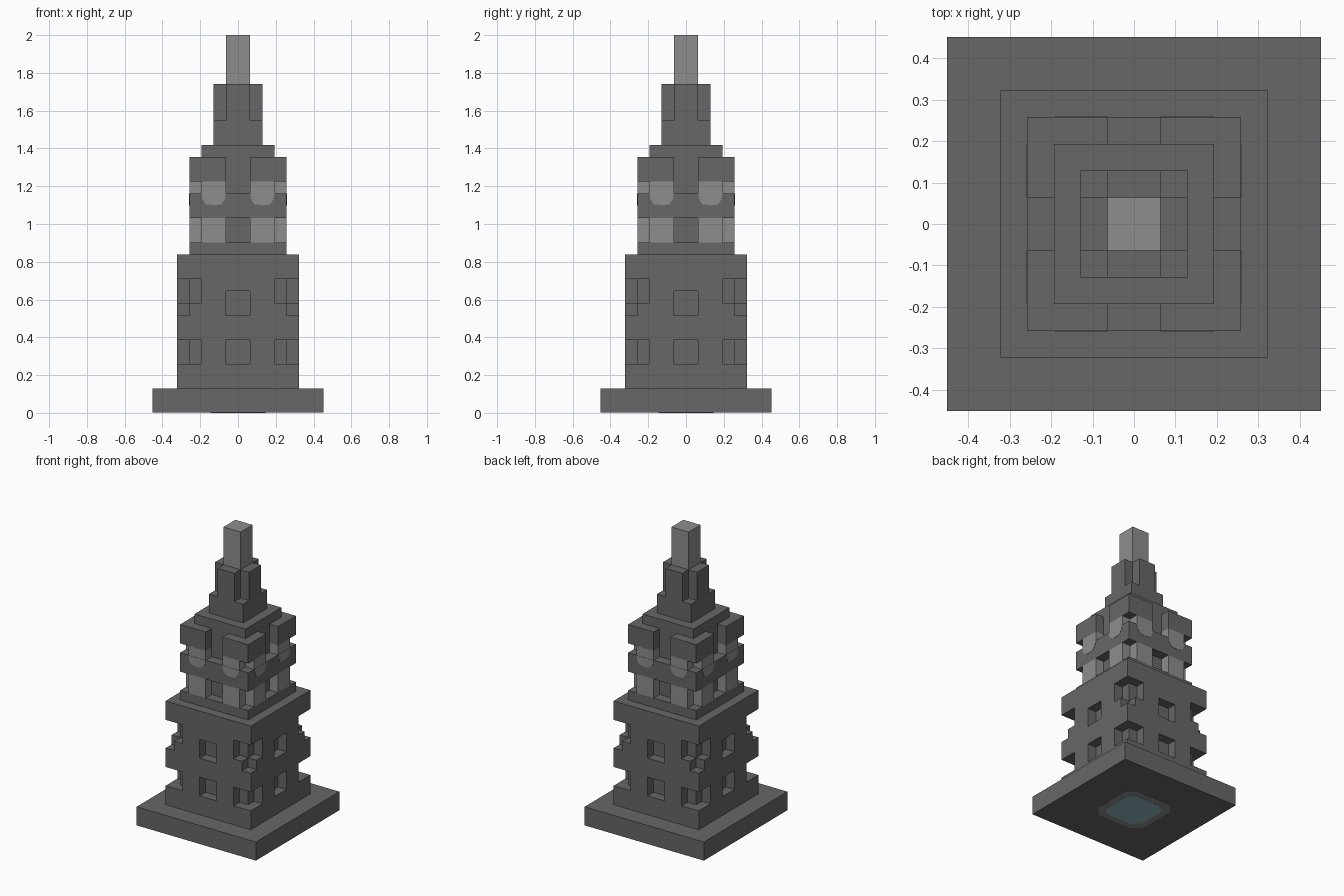
import bpy, bmesh, math
from mathutils import Matrix, Vector

cube = bpy.data.objects.get("Cube")
if cube:
    bpy.data.objects.remove(cube, do_unlink=True)

U = 2 / 31  # one block


def material(name, rgb):
    m = bpy.data.materials.new(name)
    m.use_nodes = True
    m.diffuse_color = (*rgb, 1)
    m.node_tree.nodes["Principled BSDF"].inputs["Base Color"].default_value = (*rgb, 1)
    return m


DARK = material("dark stone", (0.135, 0.135, 0.135))
LIGHT = material("light stone", (0.27, 0.27, 0.27))
TEAL = material("pale teal", (0.27, 0.46, 0.51))


def finish(bm, name, mat):
    bmesh.ops.recalc_face_normals(bm, faces=bm.faces)
    mesh = bpy.data.meshes.new(name)
    bm.to_mesh(mesh)
    bm.free()
    mesh.materials.append(mat)
    ob = bpy.data.objects.new(name, mesh)
    bpy.context.collection.objects.link(ob)
    return ob


def add_box(bm, x0, x1, y0, y1, z0, z1, turn):
    mid = Vector(((x0 + x1) / 2, (y0 + y1) / 2, (z0 + z1) / 2)) * U
    size = Vector((x1 - x0, y1 - y0, z1 - z0)) * U
    bmesh.ops.create_cube(bm, size=1, matrix=turn @ Matrix.Translation(mid) @ Matrix.Diagonal((*size, 1)))


def quarter(i):
    return Matrix.Rotation(i * math.pi / 2, 4, 'Z')


def slab(name, half, z0, z1, mat=DARK):
    """Square block centred on the tower axis."""
    bm = bmesh.new()
    add_box(bm, -half, half, -half, half, z0, z1, Matrix())
    finish(bm, name, mat)


def ring(name, boxes, mat=DARK, mirror=False):
    """Boxes on the front side, repeated on all four sides."""
    bm = bmesh.new()
    for x0, x1, y0, y1, z0, z1 in boxes:
        for i in range(4):
            add_box(bm, x0, x1, y0, y1, z0, z1, quarter(i))
            if mirror:
                add_box(bm, -x1, -x0, y0, y1, z0, z1, quarter(i))
    finish(bm, name, mat)


def prism(bm, outline, height, matrix):
    """Extrude an outline along local z."""
    face = bm.faces.new([bm.verts.new((x, y, 0)) for x, y in outline])
    out = bmesh.ops.extrude_face_region(bm, geom=[face])
    new = [v for v in out["geom"] if isinstance(v, bmesh.types.BMVert)]
    bmesh.ops.translate(bm, verts=new, vec=(0, 0, height))
    bmesh.ops.transform(bm, matrix=matrix, verts=list(face.verts) + new)


# Plinth with the inlay on its underside
slab("plinth", 7, 0.03, 2)
for name, s, c, z, mat in (("underside_border", 0.19, 0.062, 0.001, LIGHT),
                           ("underside_inlay", 0.145, 0.047, 0.0, TEAL)):
    k = s - c
    octagon = [(s, -k), (s, k), (k, s), (-k, s), (-s, k), (-s, -k), (-k, -s), (k, -s)]
    bm = bmesh.new()
    prism(bm, octagon, 0.006, Matrix.Translation((0, 0, z)))
    finish(bm, name, mat)

# Lower tower: core, floor bands and the piers between window openings
slab("lower_core", 4, 1.5, 12.5)
for name, z0, z1 in (("lower_band", 2, 4), ("middle_band", 6, 8), ("upper_band", 11, 13)):
    slab(name, 5, z0, z1)
ring("lower_piers", [(1, 3, -5, -4, 4, 6)], mirror=True)
ring("upper_piers", [(1, 4, -5, -4, 8, 9), (1, 3, -5, -4, 9, 10)], mirror=True)
ring("window_lintels", [(-3, 3, -5, -4, 10, 11)])

# Lantern storey: core, two bands, lit columns and corner battlements
slab("lantern_core", 3, 12.5, 22)
slab("lantern_sill", 4, 13, 14)
slab("lantern_band", 4, 16, 18)
ring("lantern_columns", [(1, 3, -4, -3, 14, 16)], LIGHT, mirror=True)
ring("battlement_necks", [(1, 3, -4, -3, 18, 19)], LIGHT, mirror=True)
ring("battlements", [(1, 4, -4, -1, 19, 21)])

# Rounded light tongues running down onto the lantern band
tongue = [(-1, 0), (-0.9, -0.5), (-0.65, -0.88), (0, -0.97), (0.65, -0.88), (0.9, -0.5), (1, 0)]
bm = bmesh.new()
for i in range(4):
    for x in (-2, 2):
        place = Matrix.Translation((x * U, -4 * U + 0.001, 18 * U)) @ Matrix.Rotation(math.pi / 2, 4, 'X')
        prism(bm, [(a * U, b * U) for a, b in tongue], 0.003, quarter(i) @ place)
finish(bm, "light_tongues", LIGHT)

# Upper turret: square foot, cross-shaped shaft and the light spire
slab("turret_foot", 2, 21.5, 24)
ring("turret_arms", [(-1, 1, -2, -1, 24, 27)])
slab("spire", 1, 23.5, 31, LIGHT)
